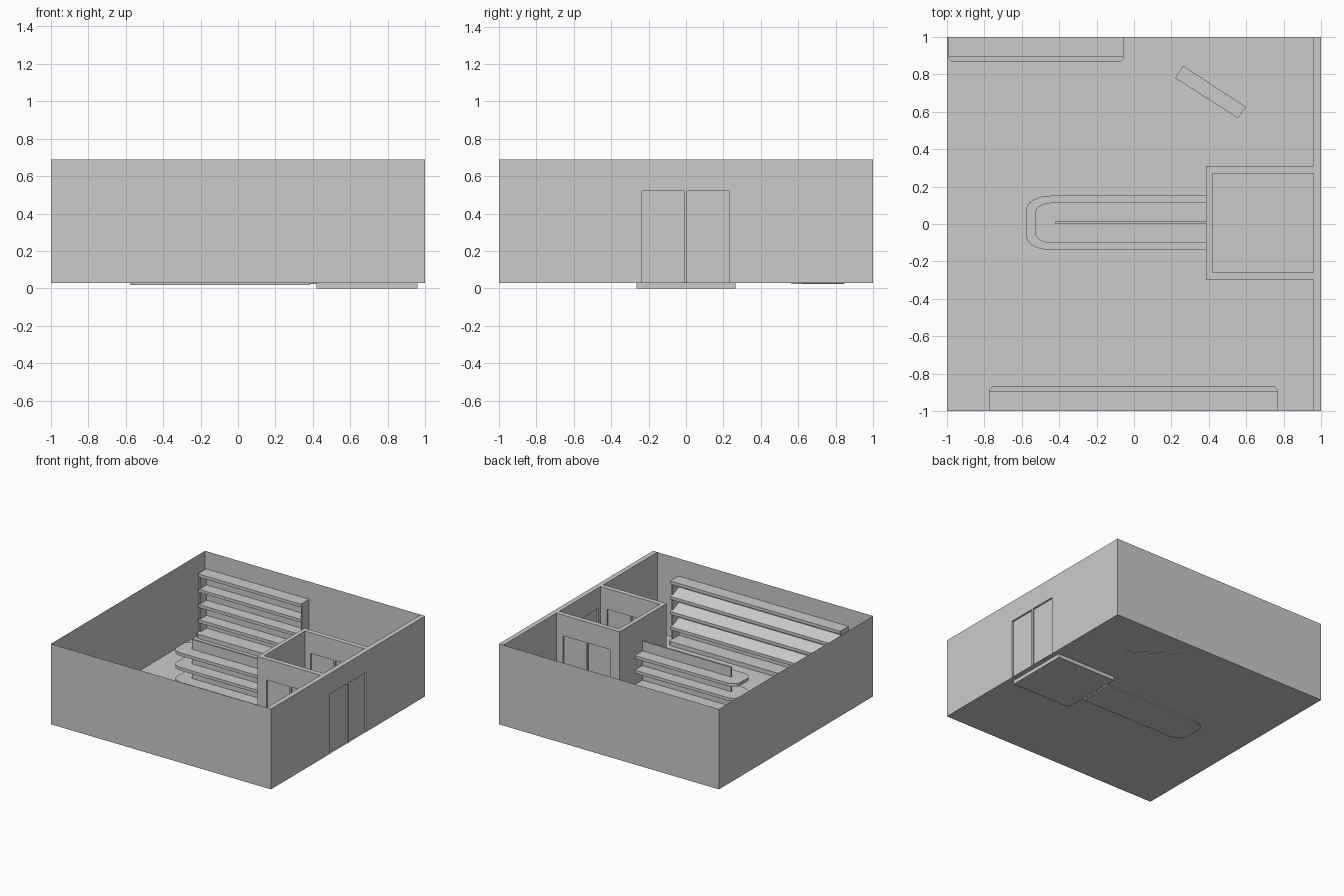
import bpy, bmesh, math

if "Cube" in bpy.data.objects:
    bpy.data.objects.remove(bpy.data.objects["Cube"])


def mesh_object(name, bm):
    bmesh.ops.recalc_face_normals(bm, faces=bm.faces)
    me = bpy.data.meshes.new(name)
    bm.to_mesh(me)
    bm.free()
    ob = bpy.data.objects.new(name, me)
    bpy.context.collection.objects.link(ob)
    return ob


def prism(name, outline, z0, z1):
    """Extrude a flat xy outline from z0 to z1."""
    bm = bmesh.new()
    face = bm.faces.new([bm.verts.new((x, y, z0)) for x, y in outline])
    new = bmesh.ops.extrude_face_region(bm, geom=[face], use_keep_orig=True)["geom"]
    bmesh.ops.translate(bm, vec=(0, 0, z1 - z0),
                        verts=[v for v in new if isinstance(v, bmesh.types.BMVert)])
    return mesh_object(name, bm)


def box(name, x0, x1, y0, y1, z0, z1):
    return prism(name, [(x0, y0), (x1, y0), (x1, y1), (x0, y1)], z0, z1)


FLOOR, TOP, DOOR = 0.03, 0.69, 0.52

# Room shell: thin floor and three thin walls
bm = bmesh.new()
low = [bm.verts.new((x, y, FLOOR)) for x, y in ((1, 1), (-1, 1), (-1, -1), (1, -1))]
high = [bm.verts.new((v.co.x, v.co.y, TOP)) for v in low]
bm.faces.new(low)
for i in range(3):
    bm.faces.new((low[i], low[i + 1], high[i + 1], high[i]))
mesh_object("room_shell", bm)


# Wall with a pair of recessed door panels; a = along wall, t = through wall
def door_wall(name, along_x, a0, a1, t0, t1, d0, d1, mid):
    def part(suffix, p0, p1, q0, q1, z0, z1):
        if along_x:
            box(name + suffix, p0, p1, q0, q1, z0, z1)
        else:
            box(name + suffix, q0, q1, p0, p1, z0, z1)
    part("_left", a0, d0, t0, t1, FLOOR, TOP)
    part("_right", d1, a1, t0, t1, FLOOR, TOP)
    part("_header", d0, d1, t0, t1, DOOR, TOP)
    part("_door_post", mid - 0.008, mid + 0.008, t0, t1, FLOOR, DOOR)
    c = (t0 + t1) / 2
    part("_door_left", d0, mid - 0.008, c - 0.006, c + 0.006, FLOOR, DOOR)
    part("_door_right", mid + 0.008, d1, c - 0.006, c + 0.006, FLOOR, DOOR)


# Entrance wall and vestibule
door_wall("entrance_wall", False, -1, 1, 0.96, 1.0, -0.235, 0.23, -0.002)
for side, y0, y1 in (("front", -0.30, -0.26), ("back", 0.27, 0.31)):
    door_wall("vestibule_" + side, True, 0.42, 0.96, y0, y1, 0.47, 0.90, 0.685)
box("vestibule_inner_wall", 0.385, 0.42, -0.30, 0.31, FLOOR, TOP)
box("vestibule_floor", 0.42, 0.96, -0.265, 0.265, 0.0, FLOOR + 0.004)


# Wall shelving: s = +1 stands against the front wall, -1 against the back wall
def wall_shelves(name, x0, x1, s, rise):
    def y(d):
        return s * (d - 1)
    c = 0.02
    prism(name + "_base", [(x0, y(0)), (x1, y(0)), (x1, y(0.135 - c)), (x1 - c, y(0.135)),
                           (x0 + c, y(0.135)), (x0, y(0.135 - c))], FLOOR, 0.065)
    for i, x in enumerate((x0, x1 - 0.012)):
        box(f"{name}_end_{i}", x, x + 0.012, y(0), y(0.09), FLOOR, 0.545)
    box(name + "_back", x0, x1, y(0), y(0.01), FLOOR, 0.545)
    box(name + "_top", x0, x1, y(0), y(0.107), 0.52, 0.545)
    for i in range(3):
        z = 0.42 - 0.125 * i
        shelf = box(f"{name}_shelf_{i}", x0, x1, y(0), y(0.107), z - 0.025, z)
        # Raise the rear edge for sloped display shelves
        for v in shelf.data.vertices:
            if abs(v.co.y) > 0.99:
                v.co.z += rise


wall_shelves("front_shelving", -0.775, 0.77, 1, 0.045)
wall_shelves("back_shelving", -0.99, -0.055, -1, 0.0)


# Central island with rounded end
def island_outline(tip, half, rx, ry, cy=0.006, n=8):
    pts = [(0.385, cy - half), (0.385, cy + half)]
    arc = [(tip + rx - rx * math.sin(a), half - ry + ry * math.cos(a))
           for a in (math.pi / 2 * i / n for i in range(n + 1))]
    pts += [(x, cy + y) for x, y in arc]
    pts += [(x, cy - y) for x, y in reversed(arc)]
    return pts


prism("island_base", island_outline(-0.575, 0.145, 0.13, 0.075), 0.02, 0.06)
for i in range(3):
    z = 0.42 - 0.12 * i
    prism(f"island_shelf_{i}", island_outline(-0.53, 0.108, 0.09, 0.06), z - 0.025, z)
box("island_spine", -0.42, 0.385, 0.0, 0.014, FLOOR, 0.50)

# Angled checkout counter
prism("checkout_counter", [(0.22, 0.78), (0.555, 0.565), (0.598, 0.625), (0.262, 0.845)],
      0.025, 0.26)
